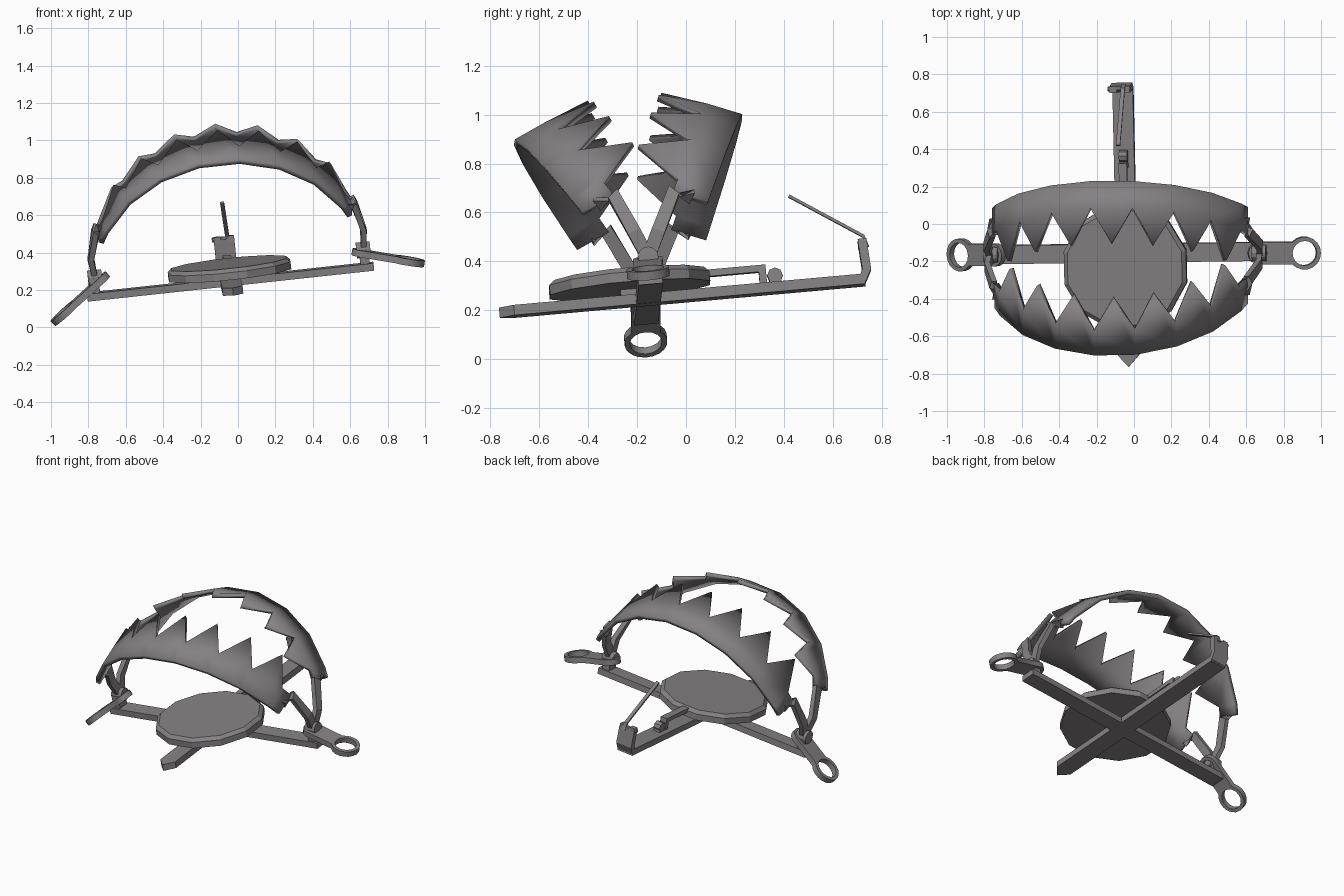
import bpy, bmesh, math
from mathutils import Vector, Matrix

if "Cube" in bpy.data.objects:
    bpy.data.objects.remove(bpy.data.objects["Cube"])

V = Vector
steel = bpy.data.materials.new("dark steel")
steel.diffuse_color = (0.235, 0.22, 0.23, 1)
steel.use_nodes = True
steel.node_tree.nodes["Principled BSDF"].inputs["Base Color"].default_value = steel.diffuse_color

# Tilted frame of the trap base: long bar is local x, trigger bar is local y
ex = V((1, .012, .108)).normalized()
ez = ex.cross(V((-.018, 1, .09))).normalized()
ey = ez.cross(ex)
BASE = Matrix((ex, ey, ez)).transposed().to_4x4()
BASE.translation = (-.04, -.155, .245)


def add(name, bm, matrix=None):
    bmesh.ops.recalc_face_normals(bm, faces=bm.faces)
    me = bpy.data.meshes.new(name)
    bm.to_mesh(me)
    bm.free()
    me.materials.append(steel)
    ob = bpy.data.objects.new(name, me)
    bpy.context.collection.objects.link(ob)
    if matrix:
        ob.matrix_world = matrix
    return ob


def prism(name, outline, depth, matrix):
    """Extrude a flat xy outline, centred on z = 0."""
    bm = bmesh.new()
    f = bm.faces.new([bm.verts.new((x, y, -depth / 2)) for x, y in outline])
    r = bmesh.ops.extrude_face_region(bm, geom=[f])
    bmesh.ops.translate(bm, vec=(0, 0, depth),
                        verts=[v for v in r["geom"] if isinstance(v, bmesh.types.BMVert)])
    return add(name, bm, matrix)


def box(name, lo, hi):
    """Box between two corners in the base frame."""
    bm = bmesh.new()
    bmesh.ops.create_cube(bm, size=1)
    lo, hi = V(lo), V(hi)
    for v in bm.verts:
        v.co = [(lo[i] + hi[i]) / 2 + v.co[i] * (hi[i] - lo[i]) for i in range(3)]
    return add(name, bm, BASE)


def strap(name, pts, side, width, thick):
    """Rectangular bar following points; width runs along 'side'."""
    bm = bmesh.new()
    rings = []
    for i, p in enumerate(pts):
        d = (pts[min(i + 1, len(pts) - 1)] - pts[max(i - 1, 0)]).normalized()
        s = (side - d * side.dot(d)).normalized()
        n = d.cross(s)
        rings.append([bm.verts.new(p + s * a * width / 2 + n * b * thick / 2)
                      for a, b in ((-1, -1), (1, -1), (1, 1), (-1, 1))])
    for a, b in zip(rings, rings[1:]):
        for k in range(4):
            bm.faces.new((a[k], a[(k + 1) % 4], b[(k + 1) % 4], b[k]))
    bm.faces.new(rings[0])
    bm.faces.new(rings[-1])
    return add(name, bm)


def cylinder(name, centre, axis, r, length, n=12):
    bm = bmesh.new()
    bmesh.ops.create_cone(bm, cap_ends=True, segments=n, radius1=r, radius2=r, depth=length)
    m = axis.to_track_quat('Z', 'Y').to_matrix().to_4x4()
    m.translation = centre
    return add(name, bm, m)


# Crossed base bars, the trigger bar pointed at the front
box("long_bar", (-.77, -.05, -.02), (.77, .05, .02))
prism("trigger_bar", [(-.055, .89), (-.055, -.55), (0, -.61), (.055, -.55), (.055, .89)], .042, BASE)

# Round pressure plate with a bevelled top edge
bm = bmesh.new()
rings = []
for r, z in ((.34, .045), (.34, .085), (.318, .105)):
    rings.append([bm.verts.new((r * math.cos(a), r * math.sin(a) - .07, z))
                  for a in [math.radians(15 + 30 * k) for k in range(12)]])
for a, b in zip(rings, rings[1:]):
    for k in range(12):
        bm.faces.new((a[k], a[(k + 1) % 12], b[(k + 1) % 12], b[k]))
bm.faces.new(rings[0])
bm.faces.new(rings[-1])
add("pressure_plate", bm, BASE)
box("plate_stem", (-.04, -.11, .0), (.04, -.03, .06))

# Trigger lever with hook and its round stop
box("plate_lever", (-.022, .2, .07), (.022, .49, .098))
box("lever_hook", (-.022, .46, .02), (.022, .49, .098))
cylinder("lever_stop", BASE @ V((0, .525, .05)), ex, .032, .045, 8)
box("lever_stop_foot", (-.022, .5, .0), (.022, .55, .05))

# Back upright with two ears and the latch rod
strap("back_upright", [BASE @ V(p) for p in ((0, .84, 0), (0, .882, .005), (0, .9, .04), (0, .893, .15))],
      ex, .11, .036)
for s in (-1, 1):
    box("upright_ear", (s * .036 - .018, .875, .13), (s * .036 + .018, .91, .165))
cylinder("latch_pin", BASE @ V((-.005, .895, .15)), ex, .013, .12, 8)
strap("latch_rod", [V((-.055, .742, .46)), V((-.06, .725, .503)), V((-.085, .42, .667))], ex, .022, .012)


# Toothed jaws: a band on an arc, with seven flat teeth along one edge
def jaw(name, left, right, apex, tooth):
    mid, half = (left + right) / 2, (right - left) / 2
    h = half.normalized()
    up = apex - mid
    up -= h * up.dot(h)
    c, s = half.length, up.length + .008
    u = up.normalized()
    r = (c * c + s * s) / (2 * s)
    phi = math.asin(c / r)
    step = math.radians(17.6)
    angles = [-phi] + [(k - 3.5) * step for k in range(8)] + [phi]
    arc = [mid + h * r * math.sin(a) + u * r * (math.cos(a) - math.cos(phi)) for a in angles]
    bm = bmesh.new()
    rim = [bm.verts.new(p) for p in arc]
    valley = [bm.verts.new(p + tooth * .43) for p in arc]
    for i in range(len(arc) - 1):
        f = [rim[i], rim[i + 1], valley[i + 1], valley[i]]
        if 0 < i < len(arc) - 2:
            f.insert(3, bm.verts.new((arc[i] + arc[i + 1]) / 2 + tooth))
        bm.faces.new(f)
    bmesh.ops.recalc_face_normals(bm, faces=bm.faces)
    bm.faces.ensure_lookup_table()
    if bm.faces[4].normal.dot(u) < 0:
        bmesh.ops.reverse_faces(bm, faces=bm.faces)
    me = bpy.data.meshes.new(name)
    bm.to_mesh(me)
    bm.free()
    me.materials.append(steel)
    ob = bpy.data.objects.new(name, me)
    bpy.context.collection.objects.link(ob)
    mod = ob.modifiers.new("thickness", 'SOLIDIFY')
    mod.thickness, mod.offset = .028, -1
    bpy.context.view_layer.objects.active = ob
    ob.select_set(True)
    bpy.ops.object.shade_smooth_by_angle(angle=math.radians(30))
    ob.select_set(False)
    # Bent legs from the band ends down to the pivots
    for end, pivot, sx in ((left, PIVOTS[0], -1), (right, PIVOTS[1], 1)):
        start = end + tooth * .2 - h * sx * .014
        elbow = end + tooth * .42 + h * sx * .004
        knee = elbow.lerp(pivot, .6) + ex * sx * .025
        strap(name + "_leg", [start, elbow, knee, pivot], ey, .055, .03)


PIVOTS = (V((-.765, -.165, .265)), V((.67, -.155, .415)))
jaw("front_jaw", V((-.745, -.45, .455)), V((.61, -.425, .6)), V((-.03, -.7, .895)), V((-.01, .3, .17)))
jaw("back_jaw", V((-.76, .085, .495)), V((.61, .09, .645)), V((-.03, .23, 1.0)), V((0, -.33, .1)))


# Spring plates: an eye around each pivot and a larger ring outside
def ring_points(cx, r, a0, a1, n):
    return [(cx + r * math.cos(math.radians(a0 + (a1 - a0) * k / n)),
             r * math.sin(math.radians(a0 + (a1 - a0) * k / n))) for k in range(n + 1)]


def spring(name, inner, outer):
    d = outer - inner
    x = d.normalized()
    n = x.cross(ey).normalized()
    m = Matrix((x, n.cross(x), n)).transposed().to_4x4()
    m.translation = inner
    cu = bpy.data.curves.new(name, 'CURVE')
    cu.dimensions, cu.fill_mode, cu.extrude = '2D', 'BOTH', .018
    L = d.length
    loops = [ring_points(L, .088, -138, 138, 14) + ring_points(0, .062, 75, 285, 8),
             ring_points(L, .066, 0, 337.5, 15),
             ring_points(0, .04, 0, 330, 11)]
    for pts in loops:
        sp = cu.splines.new('POLY')
        sp.points.add(len(pts) - 1)
        for q, (a, b) in zip(sp.points, pts):
            q.co = (a, b, 0, 1)
        sp.use_cyclic_u = True
    tmp = bpy.data.objects.new(name + "_curve", cu)
    bpy.context.collection.objects.link(tmp)
    bpy.context.view_layer.update()
    me = bpy.data.meshes.new_from_object(tmp.evaluated_get(bpy.context.evaluated_depsgraph_get()))
    bpy.data.objects.remove(tmp)
    me.materials.clear()
    me.materials.append(steel)
    ob = bpy.data.objects.new(name, me)
    bpy.context.collection.objects.link(ob)
    ob.matrix_world = m


spring("left_spring", PIVOTS[0] + V((.023, 0, -.02)), V((-.925, -.165, .08)))
spring("right_spring", PIVOTS[1] + V((0, 0, -.02)), V((.91, -.155, .355)))

# Upright posts at the bar ends, with pivot pins
for s, p in zip((-1, 1), PIVOTS):
    box("pivot_post", (s * .725 - .025, -.038, 0), (s * .725 + .025, .038, .1))
    cylinder("pivot_pin", p, ex, .042, .075)
